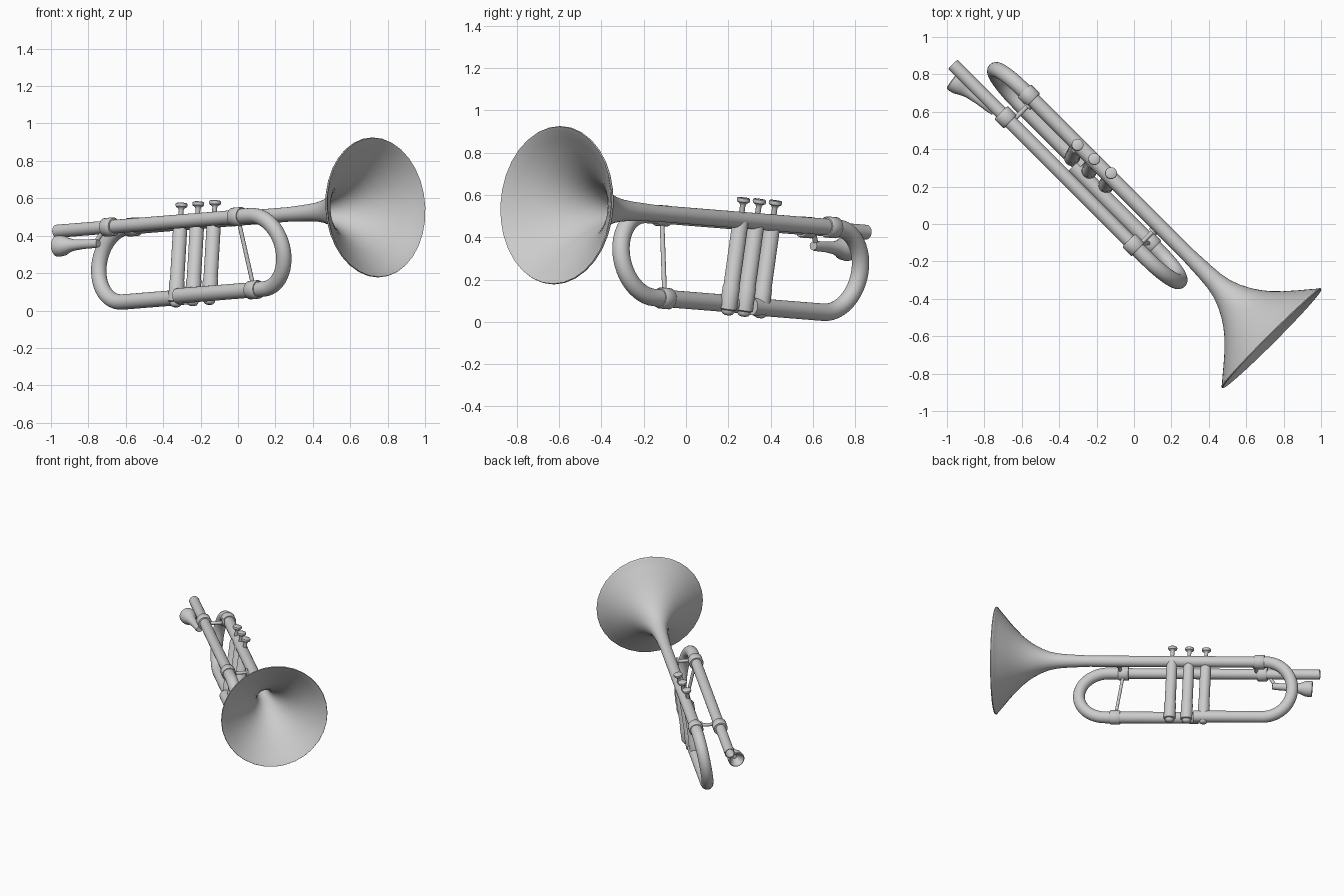
import bpy, math
import bmesh
from mathutils import Vector, Matrix

cube = bpy.data.objects.get("Cube")
if cube:
    bpy.data.objects.remove(cube, do_unlink=True)

metal = bpy.data.materials.new("silver_grey")
metal.use_nodes = True
GREY = (0.6, 0.6, 0.6, 1)
metal.diffuse_color = GREY
metal.node_tree.nodes["Principled BSDF"].inputs["Base Color"].default_value = GREY

# Instrument frame: x runs toward the bell, y across, z up from the upper pipes
FRAME = (Matrix.Translation((0, 0, 0.497))
         @ Matrix.Rotation(math.radians(-45), 4, 'Z')
         @ Matrix.Rotation(math.radians(-3.26), 4, 'Y'))
BELL_Y, LEAD_Y, PIPE = 0.088, -0.082, 0.039


def sweep(name, points, radii, axis=None, sides=32):
    """Skin rings along a path; a fixed axis turns it into a lathe."""
    points = [Vector(p) for p in points]
    if not isinstance(radii, (list, tuple)):
        radii = [radii] * len(points)
    bm = bmesh.new()
    rings = []
    for i, (p, r) in enumerate(zip(points, radii)):
        t = Vector(axis) if axis else points[min(i + 1, len(points) - 1)] - points[max(i - 1, 0)]
        t.normalize()
        ref = Vector((1, 0, 0)) if abs(t.y) > 0.8 else Vector((0, 1, 0))
        a = t.cross(ref).normalized()
        b = t.cross(a)
        angles = [2 * math.pi * k / sides for k in range(sides)]
        rings.append([bm.verts.new(p + r * (a * math.cos(q) + b * math.sin(q))) for q in angles])
    for lower, upper in zip(rings, rings[1:]):
        for k in range(sides):
            n = (k + 1) % sides
            bm.faces.new((lower[k], lower[n], upper[n], upper[k]))
    bm.faces.new(rings[0])
    bm.faces.new(rings[-1])
    bmesh.ops.recalc_face_normals(bm, faces=bm.faces)
    mesh = bpy.data.meshes.new(name)
    bm.to_mesh(mesh)
    bm.free()
    mesh.materials.append(metal)
    obj = bpy.data.objects.new(name, mesh)
    bpy.context.collection.objects.link(obj)
    obj.matrix_world = FRAME
    bpy.ops.object.select_all(action='DESELECT')
    obj.select_set(True)
    bpy.context.view_layer.objects.active = obj
    bpy.ops.object.shade_smooth_by_angle(angle=math.radians(40))
    return obj


def lathe(name, profile, origin, axis):
    """Profile is a list of (distance along axis, radius)."""
    o, d = Vector(origin), Vector(axis).normalized()
    return sweep(name, [o + d * s for s, r in profile], [r for s, r in profile], d)


def bow(name, centre, way, top, bottom, start, end, depth):
    """U-shaped pipe: upper straight, half circle, lower straight."""
    r = depth / 2
    pts = [(start, top, 0)]
    for i in range(25):
        a = math.pi * i / 24
        f = (1 - math.cos(a)) / 2
        pts.append((centre + way * r * math.sin(a), top + (bottom - top) * f, -depth * f))
    pts.append((end, bottom, -depth))
    return sweep(name, pts, PIPE + 0.002)


def collar(name, x, y, z=0):
    prof = [(-.035, .036), (-.035, .046), (-.03, .05), (.03, .05), (.035, .046), (.035, .036)]
    return lathe(name, prof, (x, y, z), (1, 0, 0))


# Bell pipe with thin flared shell and rolled rim
outer = [(-.9, PIPE), (.3, PIPE), (.45, .046), (.52, .052), (.58, .064), (.635, .085), (.69, .114),
         (.73, .141), (.77, .173), (.82, .222), (.87, .279), (.91, .327), (.94, .362)]
rim = [(.946, .372), (.952, .375), (.958, .372)]
inner = [(s + .008, r - .006) for s, r in reversed(outer[2:])]
lathe("bell", outer + rim + inner + [(.3, .015)], (0, BELL_Y, 0), (1, 0, 0))

# Lead pipe with open rear end
lathe("lead_pipe", [(-1.15, .024), (-1.29, .03), (-1.29, .035), (-.9, .035), (-.88, .037), (.2, .037)],
      (0, LEAD_Y, 0), (1, 0, 0))

# Rear and front bows
bow("rear_bow", -.92, -1, BELL_Y, .022, -.85, -.44, .4)
bow("front_bow", .18, 1, LEAD_Y, -.01, .05, -.47, .393)

# Collars over the pipe joints
collar("bell_pipe_collar", -.884, BELL_Y)
collar("lead_pipe_rear_collar", -.89, LEAD_Y)
collar("lead_pipe_front_collar", .078, LEAD_Y)
collar("lower_front_collar", .11, -.01, -.393)

# Braces
sweep("front_bow_brace", [(.08, LEAD_Y, 0), (.11, -.01, -.393)], .011, sides=16)
for label, x in (("rear", -.85), ("front", .1)):
    sweep(label + "_cross_brace", [(x, LEAD_Y, 0), (x, BELL_Y, 0)], .012, sides=16)
    lathe(label + "_brace_flange", [(0, .026), (.012, .026), (.02, .014)],
          (x, BELL_Y - .052, 0), (0, 1, 0))

# Three leaning valves, each with lower cap, end knob, stem and button
LEAN = (0, .14, 1)
casing = [(-.43, .034), (-.425, .041), (-.315, .041), (-.31, .038), (-.01, .038), (.005, .03)]
knob = [(-.455, .012), (-.45, .024), (-.44, .031), (-.42, .032)]
piston = [(0, .013), (.07, .013), (.08, .018), (.086, .029), (.094, .032), (.103, .031), (.107, .026)]
for i in range(3):
    spot = (-.508 + .117 * i, .072 + .01 * i, 0)
    for part, profile in (("casing", casing), ("knob", knob), ("piston", piston)):
        lathe(f"valve_{part}_{i + 1}", profile, spot, LEAN)

# Mouthpiece with hollow cup opening to the rear
cup = [(0, .014), (0, .021), (.02, .024), (.1, .025), (.17, .031), (.205, .042), (.23, .053), (.262, .057),
       (.275, .056), (.28, .05), (.275, .044), (.255, .034), (.23, .015)]
lathe("mouthpiece", cup, (-.96, -.103, -.083), (-1, -.14, 0))
sweep("mouthpiece_strut", [(-.93, LEAD_Y, -.01), (-.985, -.105, -.083)], .012, sides=16)
